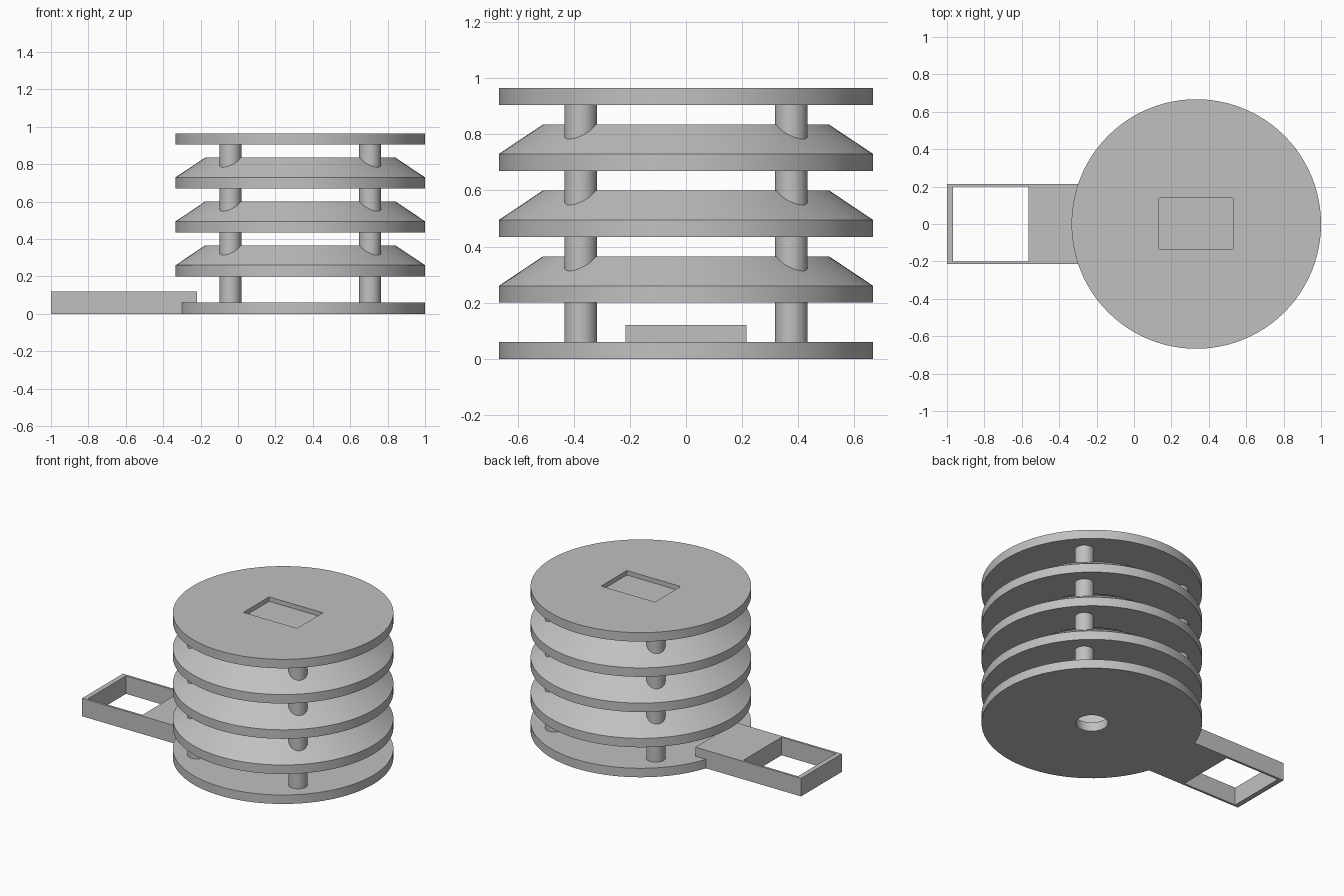
import bpy, bmesh, math

if "Cube" in bpy.data.objects:
    bpy.data.objects.remove(bpy.data.objects["Cube"])

CX = 0.333      # axis of the round stack
R = 0.667       # plate radius

grey = bpy.data.materials.new("light grey")
grey.diffuse_color = (0.53, 0.53, 0.53, 1)
grey.use_nodes = True
grey.node_tree.nodes["Principled BSDF"].inputs["Base Color"].default_value = grey.diffuse_color


def finish(name, bm, smooth=True):
    bmesh.ops.recalc_face_normals(bm, faces=bm.faces)
    me = bpy.data.meshes.new(name)
    bm.to_mesh(me)
    bm.free()
    me.materials.append(grey)
    ob = bpy.data.objects.new(name, me)
    bpy.context.collection.objects.link(ob)
    if smooth:
        bpy.ops.object.select_all(action='DESELECT')
        ob.select_set(True)
        bpy.context.view_layer.objects.active = ob
        bpy.ops.object.shade_smooth_by_angle(angle=math.radians(25))
    return ob


def lathe(name, profile, x=CX, y=0, steps=96, ring=False):
    """Spin an (r, z) profile around a vertical axis; ring closes the loop."""
    bm = bmesh.new()
    loops = []
    for r, z in profile:
        loops.append([bm.verts.new((x + r * math.cos(2 * math.pi * i / steps),
                                    y + r * math.sin(2 * math.pi * i / steps), z))
                      for i in range(steps)])
    pairs = list(zip(loops, loops[1:]))
    if ring:
        pairs.append((loops[-1], loops[0]))
    else:
        bm.faces.new(loops[0])
        bm.faces.new(loops[-1])
    for a, b in pairs:
        for i in range(steps):
            j = (i + 1) % steps
            bm.faces.new((a[i], a[j], b[j], b[i]))
    return finish(name, bm)


def box(name, x0, x1, y0, y1, z0, z1):
    bm = bmesh.new()
    bmesh.ops.create_cube(bm, size=1)
    for v in bm.verts:
        v.co = (x1 if v.co.x > 0 else x0, y1 if v.co.y > 0 else y0, z1 if v.co.z > 0 else z0)
    return finish(name, bm, False)


def cut(ob, cutter):
    m = ob.modifiers.new("cut", 'BOOLEAN')
    m.operation = 'DIFFERENCE'
    m.solver = 'EXACT'
    m.object = cutter
    cutter.hide_render = True
    cutter.hide_set(True)


# Base plate with a central through hole
lathe("base_plate", [(0.097, 0), (R, 0), (R, 0.06), (0.097, 0.06)], ring=True)

# Three bevelled shield rings, open in the middle
for k in range(3):
    z = 0.2 + 0.235 * k
    lathe(f"shield_ring_{k + 1}",
          [(0.4, z), (R, z), (R, z + 0.06), (0.51, z + 0.165), (0.4, z + 0.165)], ring=True)

# Lid with a shallow rectangular pocket
lid = lathe("lid", [(R, 0.905), (R, 0.965)])
cut(lid, box("pocket_cutter", 0.133, 0.53, -0.133, 0.138, 0.935, 1.1))

# Four posts, seated in the plates at both ends
for sx in (-1, 1):
    for sy in (-1, 1):
        lathe("post", [(0.058, 0.03), (0.058, 0.93)], CX + 0.373 * sx, 0.375 * sy, 32)

# Side bracket with a rectangular opening, trimmed where it meets the base
bracket = box("side_bracket", -1, -0.22, -0.215, 0.215, 0, 0.12)
cut(bracket, box("opening_cutter", -0.967, -0.565, -0.2, 0.2, -0.2, 0.4))
cut(bracket, lathe("base_cutter", [(R, -0.1), (R, 0.06)]))
